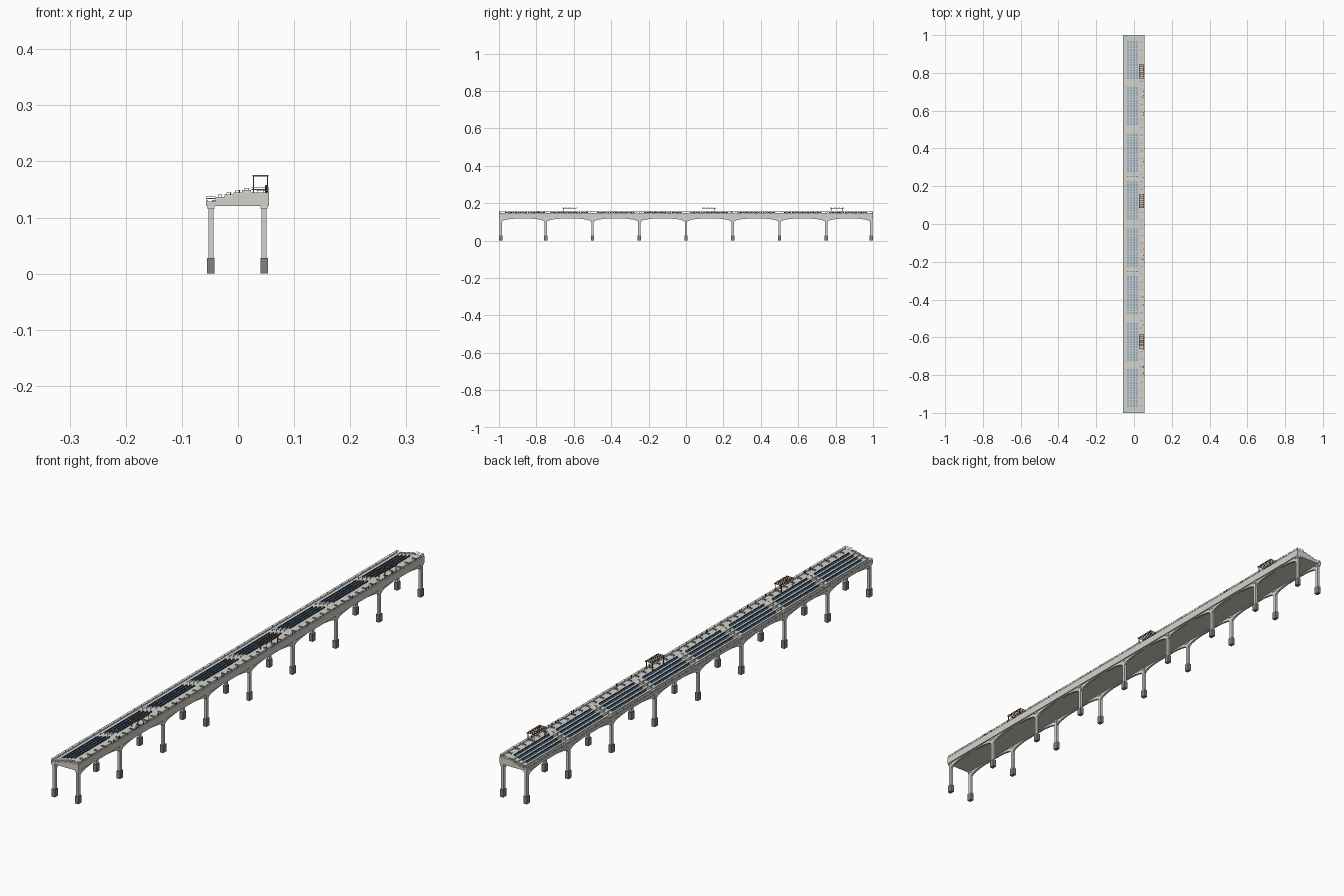
import bpy, bmesh, math, random
from mathutils import Matrix, Vector

if "Cube" in bpy.data.objects:
    bpy.data.objects.remove(bpy.data.objects["Cube"])

random.seed(4)

def mat(name, col):
    m = bpy.data.materials.new(name)
    m.diffuse_color = (*col, 1)
    m.use_nodes = True
    m.node_tree.nodes["Principled BSDF"].inputs["Base Color"].default_value = m.diffuse_color
    return m

CONCRETE = mat("concrete", (0.66, 0.65, 0.60))
PALE = mat("pale_concrete", (0.74, 0.73, 0.69))
FOOT = mat("dark_stone", (0.22, 0.22, 0.20))
METAL = mat("rail_metal", (0.50, 0.51, 0.52))
NAVY = mat("navy_plastic", (0.03, 0.08, 0.19))
BLUE = mat("blue_plastic", (0.10, 0.28, 0.55))
WOOD = mat("brown_wood", (0.27, 0.14, 0.08))
TAN = mat("tan_wood", (0.55, 0.43, 0.31))
DARK = mat("dark_cloth", (0.06, 0.06, 0.08))
RED = mat("red_cloth", (0.40, 0.07, 0.06))
GREEN = mat("green_cloth", (0.07, 0.22, 0.10))

def finish(bm, name, m):
    bmesh.ops.recalc_face_normals(bm, faces=bm.faces)
    me = bpy.data.meshes.new(name)
    bm.to_mesh(me)
    bm.free()
    me.materials.append(m)
    ob = bpy.data.objects.new(name, me)
    bpy.context.collection.objects.link(ob)
    return ob

def boxes(name, items, m):
    """One object from many boxes (x0, x1, y0, y1, z0, z1)."""
    bm = bmesh.new()
    for x0, x1, y0, y1, z0, z1 in items:
        c = Vector(((x0 + x1) / 2, (y0 + y1) / 2, (z0 + z1) / 2))
        bmesh.ops.create_cube(bm, size=1, matrix=Matrix.Translation(c)
                              @ Matrix.Diagonal((x1 - x0, y1 - y0, z1 - z0, 1)))
    return finish(bm, name, m)

def extrude(name, profiles, m):
    """Each profile is (points, offset vector); filled and extruded."""
    bm = bmesh.new()
    for pts, off in profiles:
        f = bm.faces.new([bm.verts.new(p) for p in pts])
        r = bmesh.ops.extrude_face_region(bm, geom=[f])
        bmesh.ops.translate(bm, vec=off, verts=[v for v in r["geom"]
                            if isinstance(v, bmesh.types.BMVert)])
        if not bm.faces.layers.int.get("x"):
            pass
    return finish(bm, name, m)

BASE, WALK = 0.129, 0.145
ROW0, ROWD, RISE = -0.040, 0.0158, 0.004

# stepped deck: lower walkway, four tiers, upper promenade
prof = [(-0.057, 0.121), (-0.057, BASE), (ROW0, BASE)]
for i in range(4):
    z = BASE + RISE * (i + 1)
    prof += [(ROW0 + ROWD * i, z), (ROW0 + ROWD * (i + 1), z)]
prof += [(0.055, WALK), (0.055, 0.121)]
extrude("stepped_deck", [([(x, -1, z) for x, z in prof], (0, 2, 0))], CONCRETE)

# kerbs along both edges
boxes("edge_kerb", [(-0.057, -0.0545, -1, 1, BASE, BASE + 0.002),
                    (0.0525, 0.055, -1, 1, WALK, WALK + 0.002)], PALE)

# stepped cheek walls at both ends of the seating
cheeks = []
for y0, y1 in ((-0.998, -0.992), (0.992, 0.998)):
    for i in range(4):
        cheeks.append((ROW0 + ROWD * i, ROW0 + ROWD * (i + 1), y0, y1,
                       BASE, BASE + RISE * (i + 1) + 0.004))
boxes("end_cheek_wall", cheeks, PALE)

# piers, footings and capitals
cols, feet, caps = [], [], []
ys = [max(-0.991, min(0.991, -1 + 0.25 * i)) for i in range(9)]
for x in (-0.0485, 0.0465):
    for y in ys:
        cols.append((x - .0044, x + .0044, y - .006, y + .006, 0.028, 0.122))
        feet.append((x - .0067, x + .0067, y - .009, y + .009, 0, 0.028))
        caps.append((x - .0062, x + .0062, y - .009, y + .009, 0.115, 0.1212))
boxes("pier", cols, CONCRETE)
boxes("pier_footing", feet, FOOT)
boxes("pier_capital", caps, PALE)

# arched ribs between the piers
ribs = []
for x in (-0.0485, 0.0465):
    for a, b in zip(ys, ys[1:]):
        pts = [(x - .004, a, 0.1215)]
        for k in range(17):
            t = k / 16
            z = 0.096 + 0.0225 * math.sqrt(max(0, 1 - abs(2 * t - 1) ** 2.2))
            pts.append((x - .004, a + (b - a) * t, z))
        pts.append((x - .004, b, 0.1215))
        ribs.append((pts, (0.008, 0, 0)))
extrude("arch_rib", ribs, CONCRETE)

# seats in eight blocks of four rows
centres = [s * c for s in (-1, 1) for c in (0.125, 0.375, 0.625, 0.868)]
navy, blue = [], []
for c in centres:
    for i in range(4):
        x, z = ROW0 + ROWD * i + 0.005, BASE + RISE * (i + 1)
        for k in range(15):
            y = c + (k - 7) * 0.0136
            navy.append((x + .0052, x + .0066, y - .0052, y + .0052, z + .002, z + .0075))
            blue.append((x, x + .0056, y - .0052, y + .0052, z + .0022, z + .0034))
            navy.append((x + .002, x + .004, y - .002, y + .002, z, z + .0024))
boxes("seat_back", navy, NAVY)
boxes("seat_pan", blue, BLUE)

# aisle half steps and aisle handrails
steps, rails = [], []
aisles = [-0.747, -0.5, -0.25, 0, 0.25, 0.5, 0.747]
for y in aisles:
    for i in range(4):
        x, z = ROW0 + ROWD * i, BASE + RISE * i
        steps.append((x - .006, x, y - .012, y + .012, z, z + RISE / 2))
        rails.append((x + .004, x + .005, y - .0005, y + .0005, z, z + 0.012))
        rails.append((x + .004, x + .0125, y - .0005, y + .0005, z + .011, z + .012))
boxes("aisle_step", steps, PALE)
boxes("aisle_handrail", rails, METAL)

# edge railings: posts and two rails, with short returns at the ends
bars = []
for x, z in ((-0.0558, BASE), (0.0538, WALK)):
    for k in range(51):
        y = -0.998 + 1.996 * k / 50
        bars.append((x - .0006, x + .0006, y - .0008, y + .0008, z, z + .0095))
    for h in (0.005, 0.0092):
        bars.append((x - .0005, x + .0005, -0.999, 0.999, z + h - .0005, z + h + .0005))
for y in (-0.998, 0.998):
    for x0, x1, z in ((-0.0558, ROW0, BASE), (0.024, 0.0538, WALK)):
        for h in (0.005, 0.0092):
            bars.append((x0, x1, y - .0005, y + .0005, z + h - .0005, z + h + .0005))
boxes("edge_railing", bars, METAL)

# pergolas on the promenade
frame, slats = [], []
for a, b in ((-0.66, -0.585), (0.085, 0.16), (0.77, 0.845)):
    for x in (0.0275, 0.0525):
        for y in (a + .006, b - .006):
            frame.append((x - .001, x + .001, y - .001, y + .001, WALK, 0.173))
        frame.append((x - .001, x + .001, a, b, 0.1715, 0.174))
    for k in range(11):
        y = a + .002 + (b - a - .004) * k / 10
        slats.append((0.0255, 0.0548, y - .001, y + .001, 0.1735, 0.1755))
boxes("pergola_frame", frame, WOOD)
boxes("pergola_slat", slats, WOOD)

# promenade benches
tops, legs = [], []
for k in range(48):
    y = -0.96 + k * 1.92 / 47
    tops.append((0.033, 0.048, y - .003, y + .003, WALK + .0036, WALK + .005))
    for x in (0.0345, 0.0455):
        legs.append((x, x + .001, y - .0024, y + .0024, WALK, WALK + .0037))
boxes("bench_top", tops, TAN)
boxes("bench_leg", legs, METAL)

# small standing figures by the rail
def figures(m, n, name):
    bm = bmesh.new()
    for _ in range(n):
        x, y = random.uniform(0.0495, 0.0515), random.uniform(-0.96, 0.96)
        bmesh.ops.create_cone(bm, cap_ends=True, segments=6, radius1=.0014, radius2=.0022,
                              depth=.0105, matrix=Matrix.Translation((x, y, WALK + .00525)))
        bmesh.ops.create_icosphere(bm, subdivisions=1, radius=.0014,
                                   matrix=Matrix.Translation((x, y, WALK + .0118)))
    finish(bm, name, m)

figures(DARK, 12, "dark_figure")
figures(RED, 5, "red_figure")
figures(GREEN, 5, "green_figure")
